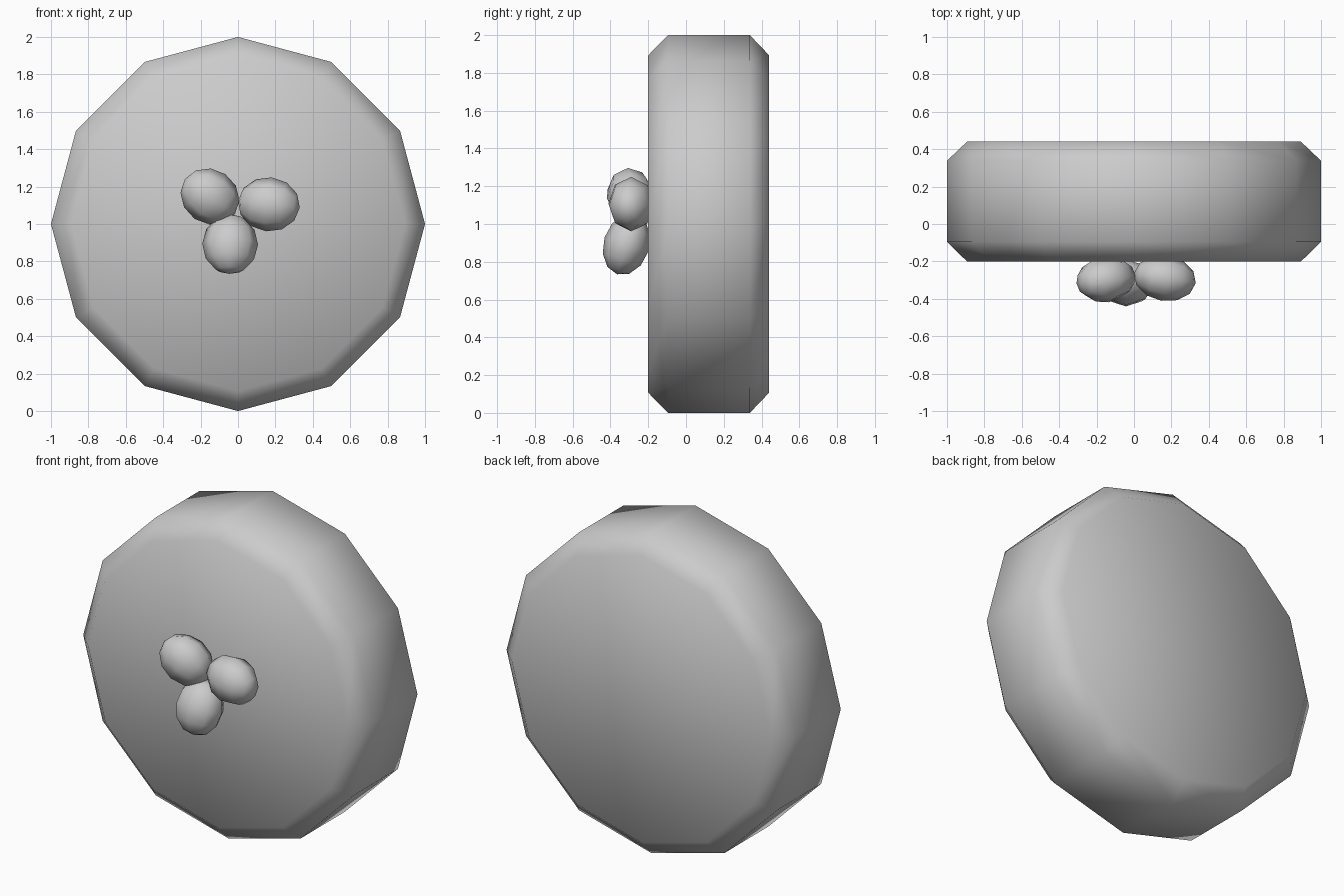
import bpy, bmesh, math
from mathutils import Vector, Matrix

if "Cube" in bpy.data.objects:
    bpy.data.objects.remove(bpy.data.objects["Cube"])


def finish(name, bm, angle):
    bmesh.ops.recalc_face_normals(bm, faces=bm.faces)
    me = bpy.data.meshes.new(name)
    bm.to_mesh(me)
    bm.free()
    ob = bpy.data.objects.new(name, me)
    bpy.context.collection.objects.link(ob)
    bpy.ops.object.select_all(action='DESELECT')
    ob.select_set(True)
    bpy.context.view_layer.objects.active = ob
    bpy.ops.object.shade_smooth_by_angle(angle=math.radians(angle))
    return ob


# Thick twelve-sided disc with chamfered rims
bm = bmesh.new()
rings = []
for r, y in [(0.893, -0.2), (1.0, -0.095), (1.0, 0.338), (0.893, 0.44)]:
    rings.append([bm.verts.new((r * math.cos(i * math.pi / 6), y,
                                1 + r * math.sin(i * math.pi / 6)))
                  for i in range(12)])
for a, b in zip(rings, rings[1:]):
    for i in range(12):
        j = (i + 1) % 12
        bm.faces.new((a[i], a[j], b[j], b[i]))
bm.faces.new(rings[0])
bm.faces.new(rings[-1])
finish("disc_body", bm, 60)


# Cluster of three egg-shaped lobes on the front face
def lobe(name, centre, axis, radii):
    z = Vector(axis).normalized()
    x = Vector((0, 1, 0)).cross(z).normalized()
    y = z.cross(x)
    rot = Matrix((x, y, z)).transposed().to_4x4()
    bm = bmesh.new()
    bmesh.ops.create_uvsphere(bm, u_segments=8, v_segments=6, radius=1,
                              matrix=Matrix.Translation(centre) @ rot
                              @ Matrix.Diagonal((*radii, 1)))
    finish(name, bm, 60)


lobe("lobe_left", (-0.15, -0.295, 1.147), (-0.8, -0.15, 0.55), (0.145, 0.125, 0.165))
lobe("lobe_right", (0.165, -0.29, 1.105), (0.95, -0.15, -0.1), (0.145, 0.122, 0.168))
lobe("lobe_lower", (-0.042, -0.315, 0.892), (-0.02, -0.3, -0.95), (0.149, 0.122, 0.166))
